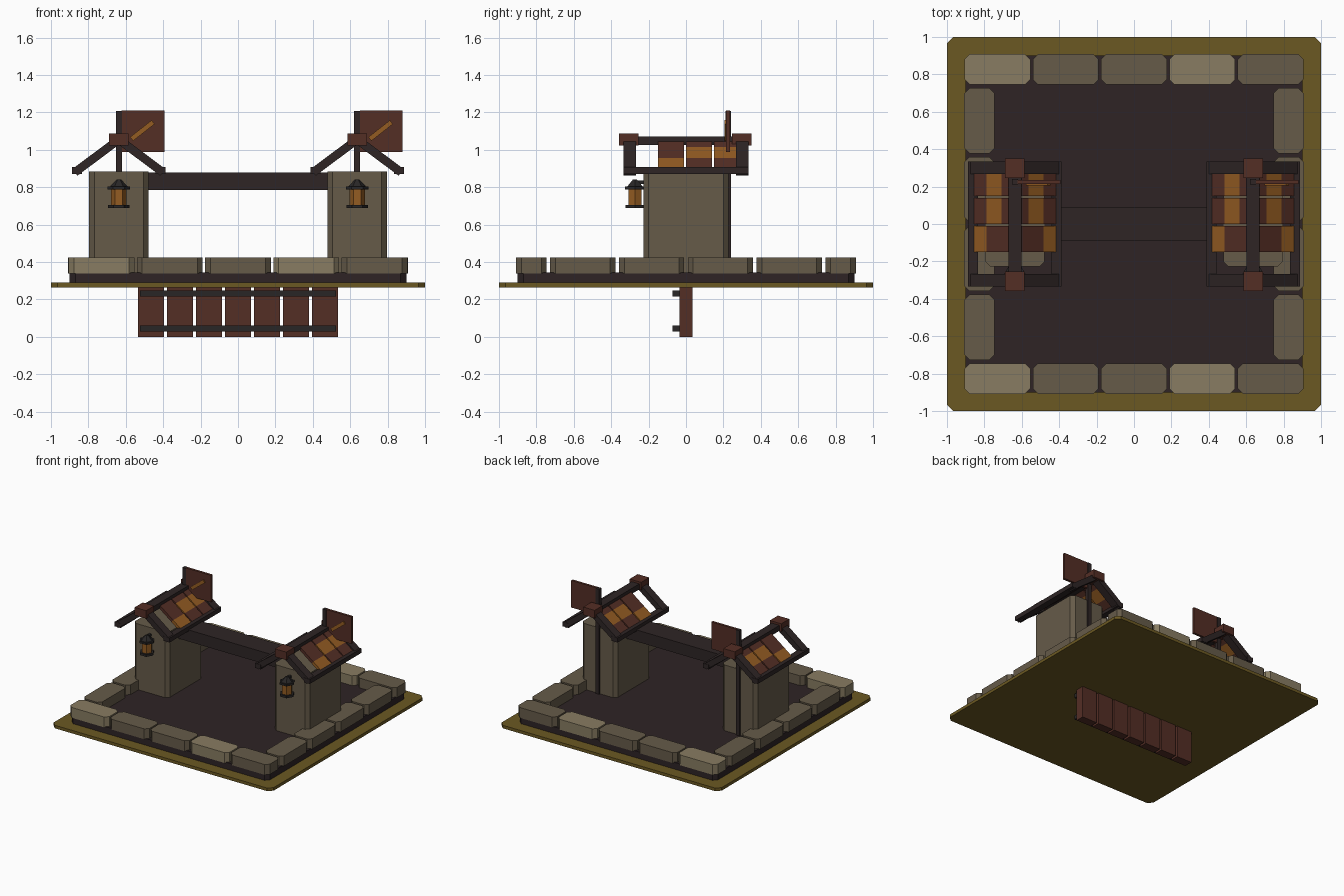
import bpy, math
from mathutils import Matrix, Vector

if "Cube" in bpy.data.objects:
    bpy.data.objects.remove(bpy.data.objects["Cube"])


def mat(name, rgb):
    m = bpy.data.materials.new(name)
    lin = [((c / 255 + 0.055) / 1.055) ** 2.4 for c in rgb]
    m.diffuse_color = (*lin, 1)
    m.use_nodes = True
    m.node_tree.nodes["Principled BSDF"].inputs["Base Color"].default_value = m.diffuse_color
    return m


OLIVE = mat("olive", (107, 88, 34))
FLOOR = mat("dark_floor", (46, 36, 37))
WOOD = mat("dark_wood", (46, 37, 37))
STONE = mat("stone", (102, 91, 73))
PALE = mat("pale_stone", (136, 124, 98))
BROWN = mat("red_brown", (84, 46, 37))
ORANGE = mat("amber", (148, 92, 34))
IRON = mat("iron", (40, 38, 38))


def mesh(name, verts, faces, m):
    me = bpy.data.meshes.new(name)
    me.from_pydata(verts, [], faces)
    me.materials.append(m)
    ob = bpy.data.objects.new(name, me)
    bpy.context.collection.objects.link(ob)
    return ob


def frustum(name, low, high, z0, z1, m):
    """Solid between two matching outlines at heights z0 and z1."""
    n = len(low)
    verts = [(x, y, z0) for x, y in low] + [(x, y, z1) for x, y in high]
    faces = [(i, (i + 1) % n, n + (i + 1) % n, n + i) for i in range(n)]
    faces += [tuple(reversed(range(n))), tuple(range(n, 2 * n))]
    return mesh(name, verts, faces, m)


def box(name, x, y, z, m):
    """Box from (min, max) ranges."""
    o = [(x[0], y[0]), (x[1], y[0]), (x[1], y[1]), (x[0], y[1])]
    return frustum(name, o, o, z[0], z[1], m)


def block(name, x, y, z, c, m):
    """Block with chamfered upright corners."""
    (a, b), (d, e) = x, y
    o = [(a + c, d), (b - c, d), (b, d + c), (b, e - c),
         (b - c, e), (a + c, e), (a, e - c), (a, d + c)]
    return frustum(name, o, o, z[0], z[1], m)


def hexagon(name, cx, cy, r0, r1, z0, z1, m):
    ring = lambda r: [(cx + r * math.cos(i * math.pi / 3),
                       cy + r * math.sin(i * math.pi / 3)) for i in range(6)]
    return frustum(name, ring(r0), ring(r1), z0, z1, m)


def bar(name, p, q, width, thick, y, m):
    """Plank running from p to q in the xz plane, centred at y."""
    p, q = Vector((p[0], y, p[1])), Vector((q[0], y, q[1]))
    d, h = q - p, width / 2
    ob = box(name, (0, d.length), (-h, h), (-thick / 2, thick / 2), m)
    ob.data.transform(Matrix.Translation(p) @ Matrix.Rotation(-math.atan2(d.z, d.x), 4, 'Y'))
    return ob


# ground plate and floor slab
block("ground_plate", (-1, 1), (-1, 1), (0.265, 0.29), 0.035, OLIVE)
block("floor_slab", (-0.9, 0.9), (-0.9, 0.9), (0.285, 0.345), 0.03, FLOOR)

# border stones
for side in (-1, 1):
    y = sorted((side * 0.745, side * 0.908))
    for i in range(5):
        cx = (i - 2) * 0.365
        block("row_stone", (cx - 0.176, cx + 0.176), y, (0.34, 0.425), 0.028,
              PALE if i in (0, 3) else STONE)
    for i in range(4):
        cy = (i - 1.5) * 0.368
        block("side_stone", y, (cy - 0.174, cy + 0.174), (0.34, 0.425), 0.028, STONE)

# hanging plank door under the plate
for i in range(7):
    cx = (i - 3) * 0.155
    box("door_plank", (cx - 0.069, cx + 0.069), (-0.035, 0.035), (0, 0.268), BROWN)
for z in (0.045, 0.232):
    box("door_band", (-0.525, 0.525), (-0.072, -0.035), (z - 0.017, z + 0.017), IRON)

# lintel beam
box("lintel", (-0.5, 0.5), (-0.09, 0.09), (0.785, 0.88), WOOD)

# tile colours, per column: eave, middle, ridge
TILES = [(ORANGE, BROWN, BROWN), (BROWN, ORANGE, BROWN), (BROWN, ORANGE, BROWN)]
COLUMNS = [(-0.15, -0.01), (0.0, 0.14), (0.15, 0.27)]
ROWS = [(0.225, 0.145), (0.145, 0.065), (0.065, 0.01)]
slope = lambda off: 1.055 - 0.745 * off

for cx in (-0.637, 0.637):
    # pillar
    block("pillar", (cx - 0.159, cx + 0.159), (-0.228, 0.228), (0.34, 0.885), 0.028, STONE)

    # roof frame
    box("ridge_beam", (cx - 0.035, cx + 0.035), (-0.34, 0.34), (1.025, 1.07), WOOD)
    for y in (-0.305, 0.298):
        box("ridge_cap", (cx - 0.052, cx + 0.052), (y - 0.052, y + 0.052), (1.022, 1.087), BROWN)
    for s in (-1, 1):
        for y in (-0.3, 0.3):
            bar("rafter", (cx, slope(0)), (cx + s * 0.235, slope(0.235)), 0.066, 0.045, y, WOOD)
        box("eave_beam", sorted((cx + s * 0.196, cx + s * 0.25)), (-0.335, 0.335), (0.87, 0.907), WOOD)
        # roof tiles, front column left open
        for (y0, y1), colours in zip(COLUMNS, TILES):
            for (a, b), m in zip(ROWS, colours):
                bar("roof_tile", (cx + s * a, slope(a)), (cx + s * b, slope(b)),
                    y1 - y0, 0.024, (y0 + y1) / 2, m)

    # flag pole and flag with diagonal stripe
    box("flag_pole", (cx - 0.016, cx + 0.016), (0.21, 0.24), (0.34, 1.208), WOOD)
    box("flag", (cx + 0.014, cx + 0.243), (0.214, 0.234), (0.988, 1.21), BROWN)
    bar("flag_stripe", (cx + 0.068, 1.058), (cx + 0.183, 1.148), 0.009, 0.026, 0.2095, ORANGE)

    # lantern
    ly = -0.273
    hexagon("lantern_base", cx, ly, 0.057, 0.057, 0.688, 0.706, IRON)
    hexagon("lantern_glass", cx, ly, 0.041, 0.041, 0.706, 0.787, ORANGE)
    hexagon("lantern_rim", cx, ly, 0.06, 0.06, 0.787, 0.803, IRON)
    hexagon("lantern_roof", cx, ly, 0.048, 0.012, 0.803, 0.842, IRON)
    box("lantern_arm", (cx - 0.01, cx + 0.01), (ly, -0.22), (0.818, 0.836), IRON)
